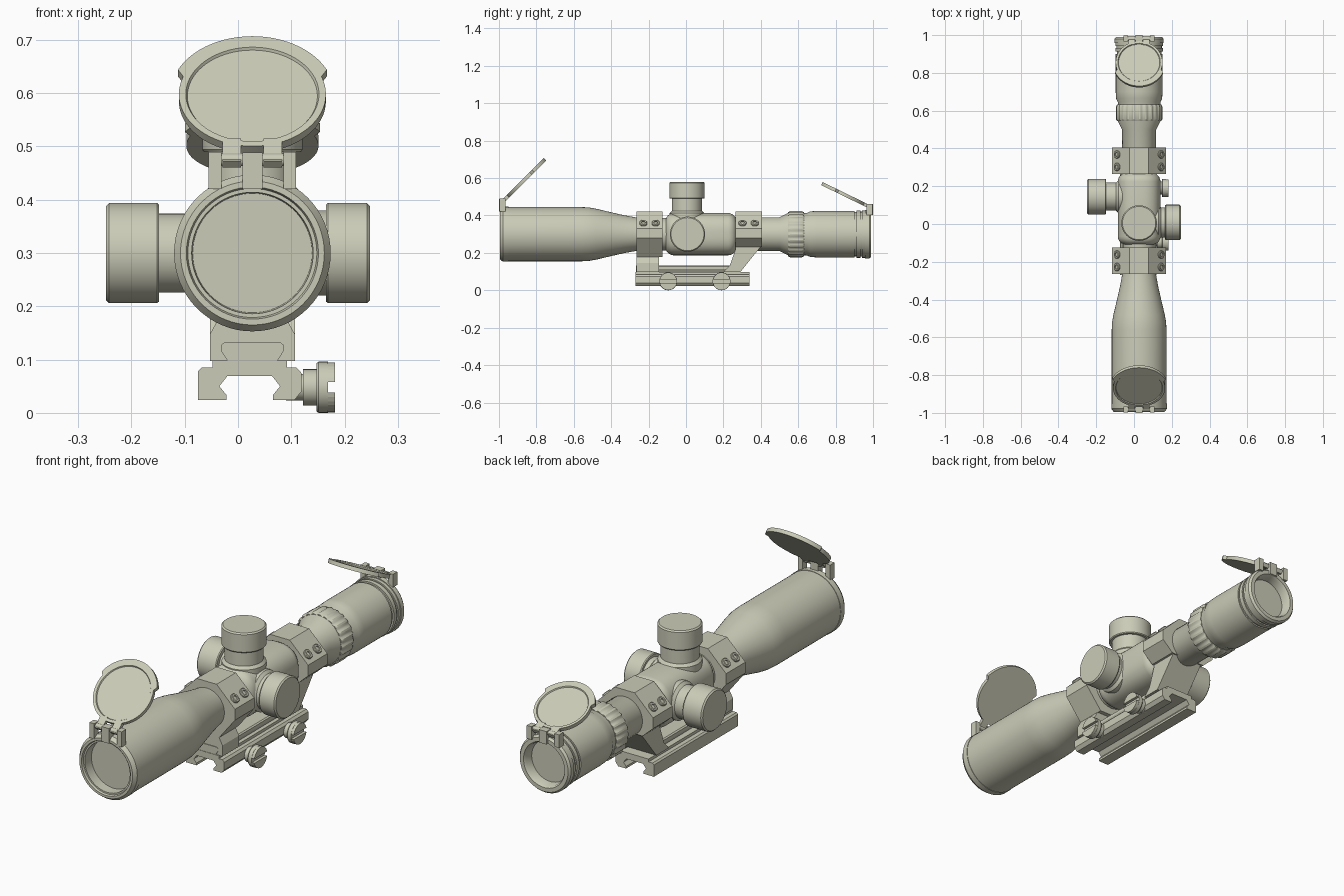
import bpy, bmesh, math
from math import pi, cos, sin, radians
from mathutils import Matrix

if "Cube" in bpy.data.objects:
    bpy.data.objects.remove(bpy.data.objects["Cube"])

CX, CZ = 0.027, 0.30          # optical axis position
mat = bpy.data.materials.new("khaki_grey")
mat.diffuse_color = (0.60, 0.60, 0.48, 1)
mat.use_nodes = True
mat.node_tree.nodes["Principled BSDF"].inputs["Base Color"].default_value = mat.diffuse_color


def T(x, y, z):
    return Matrix.Translation((x, y, z))


def R(deg, axis):
    return Matrix.Rotation(radians(deg), 4, axis)


def finish(name, bm, smooth=True):
    bmesh.ops.recalc_face_normals(bm, faces=bm.faces)
    me = bpy.data.meshes.new(name)
    bm.to_mesh(me)
    bm.free()
    me.materials.append(mat)
    ob = bpy.data.objects.new(name, me)
    bpy.context.collection.objects.link(ob)
    if smooth:
        bpy.ops.object.select_all(action='DESELECT')
        ob.select_set(True)
        bpy.context.view_layer.objects.active = ob
        bpy.ops.object.shade_smooth_by_angle(angle=radians(28))
    return ob


def lathe(name, pts, m, n=48, mod=None):
    """Revolve (height, radius) points round local z; mod scales radius by angle."""
    bm = bmesh.new()
    rings = []
    for t, r in pts:
        if r == 0:
            rings.append([bm.verts.new(m @ T(0, 0, t).translation)] * n)
            continue
        ring = []
        for i in range(n):
            a = 2 * pi * i / n
            q = r * (mod(a, r) if mod else 1)
            ring.append(bm.verts.new(m @ T(q * cos(a), q * sin(a), t).translation))
        rings.append(ring)
    for p, q in zip(rings, rings[1:]):
        for i in range(n):
            j = (i + 1) % n
            vs = list(dict.fromkeys((p[i], p[j], q[j], q[i])))
            if len(vs) > 2:
                bm.faces.new(vs)
    return finish(name, bm)


def prism(name, pts, axis, a, b, m=Matrix()):
    """Extrude an outline: (x, z) along Y, (y, z) along X."""
    bm = bmesh.new()
    place = (lambda p, t: (p[0], t, p[1])) if axis == 'Y' else (lambda p, t: (t, p[0], p[1]))
    lo = [bm.verts.new(m @ T(*place(p, a)).translation) for p in pts]
    hi = [bm.verts.new(m @ T(*place(p, b)).translation) for p in pts]
    bm.faces.new(lo)
    bm.faces.new(hi)
    for i in range(len(pts)):
        j = (i + 1) % len(pts)
        bm.faces.new((lo[i], lo[j], hi[j], hi[i]))
    return finish(name, bm, False)


def box(name, x, y, z, m=Matrix()):
    return prism(name, [(x[0], z[0]), (x[1], z[0]), (x[1], z[1]), (x[0], z[1])], 'Y', *y, m)


def mirrored(half):
    """Mirror a right-hand half outline (offset, z) about the optical axis."""
    return [(CX + x, z) for x, z in half] + [(CX - x, z) for x, z in reversed(half)]


AXIS = T(CX, 0, CZ) @ R(-90, 'X')      # local z runs along +y

# Objective bell with recessed front lens
lathe("objective_bell", [
    (-0.94, 0), (-0.94, 0.112), (-0.985, 0.114), (-0.985, 0.121), (-0.995, 0.124),
    (-0.995, 0.135), (-0.978, 0.147), (-0.95, 0.147), (-0.95, 0.145), (-0.56, 0.145),
    (-0.52, 0.143), (-0.48, 0.136), (-0.40, 0.117), (-0.33, 0.101), (-0.28, 0.092),
    (-0.25, 0.087), (-0.2, 0.086), (-0.2, 0)], AXIS, 64)

# Main tube
lathe("main_tube", [(-0.3, 0), (-0.3, 0.086), (0.5, 0.09), (0.545, 0.113), (0.56, 0.113),
                    (0.56, 0)], AXIS)

# Rounded saddle under the turrets
rc = 0.045
prof = [(-0.11, 0)] + [(-0.11 + rc * (1 - cos(k * pi / 12)), 0.113 - rc + rc * sin(k * pi / 12))
                       for k in range(7)]
prof += [(0.16 - t, r) for t, r in reversed(prof)]
lathe("turret_saddle", prof, AXIS, 64,
      lambda a, r: (abs(cos(a)) ** 2.6 + abs(sin(a)) ** 2.6) ** (-1 / 2.6))

# Ribbed zoom ring
lathe("zoom_ring", [(0.545, 0), (0.545, 0.115), (0.555, 0.121), (0.62, 0.121), (0.632, 0.115),
                    (0.632, 0)], AXIS, 96,
      lambda a, r: 1.02 if round(a / (2 * pi) * 96) % 4 < 2 else 0.985)

# Eyepiece with end grooves and recessed rear lens
lathe("eyepiece", [
    (0.6, 0), (0.6, 0.112), (0.645, 0.113), (0.665, 0.122), (0.70, 0.124), (0.90, 0.124),
    (0.90, 0.118), (0.912, 0.118), (0.912, 0.126), (0.932, 0.126), (0.932, 0.12),
    (0.942, 0.12), (0.942, 0.126), (0.958, 0.126), (0.958, 0.13), (0.98, 0.13),
    (0.99, 0.122), (0.99, 0.104), (0.98, 0.098), (0.945, 0.094), (0.945, 0)], AXIS, 64)


# Turrets: neck plus larger cap, placed along any direction
def turret(name, m, flange, neck, start, end, r=0.094):
    lathe(name + "_neck", [(0.04, 0), (0.04, neck + 0.012), (flange - 0.008, neck + 0.012),
                           (flange + 0.004, neck), (start + 0.003, neck), (start + 0.003, 0)], m)
    lathe(name + "_cap", [(start, 0), (start, r - 0.003), (start + 0.004, r), (end - 0.006, r),
                          (end, r - 0.006), (end, 0)], m, 64)


turret("top_turret", T(CX, 0.005, CZ), 0.12, 0.081, 0.19, 0.28)
turret("left_turret", T(CX, 0.145, CZ) @ R(-90, 'Y'), 0.118, 0.074, 0.175, 0.275)
turret("right_turret", T(CX, 0.008, CZ) @ R(90, 'Y'), 0.112, 0.080, 0.138, 0.221)

# Mount rings with angled screw faces
for label, y0, low in (("front", -0.265, (0.062, 0.178)), ("rear", 0.265, (0.09, 0.232))):
    prism(label + "_ring", mirrored([low, (0.143, 0.28), (0.143, 0.33), (0.05, 0.42)]),
          'Y', y0, y0 + 0.14)
    for s in (-1, 1):
        for dy in (0.037, 0.103):
            lathe(label + "_ring_screw", [
                (-0.01, 0), (-0.01, 0.021), (0.006, 0.021), (0.009, 0.018), (0.009, 0.011),
                (0.002, 0.011), (0.002, 0)], T(CX + s * 0.115, y0 + dy, 0.357) @ R(45 * s, 'Y'), 18)

# Mount legs and bridge bar
prism("front_leg", mirrored([(0.08, 0.097), (0.08, 0.147), (0.062, 0.18)]), 'Y', -0.265, -0.145)
prism("rear_leg", [(0.405, 0.28), (0.405, 0.24), (0.29, 0.097), (0.2, 0.097), (0.235, 0.135),
                   (0.265, 0.22), (0.265, 0.28)], 'X', CX - 0.08, CX + 0.08)
prism("bridge_bar", mirrored([(0.045, 0.095), (0.058, 0.115), (0.058, 0.128), (0.052, 0.133)]),
      'Y', -0.268, 0.25)

# Rail clamp base with dovetail groove
prism("rail_clamp", [(CX + x - 0.005, z) for x, z in (
    (-0.097, 0.024), (-0.044, 0.024), (-0.044, 0.034), (-0.057, 0.05), (-0.042, 0.069),
    (0.042, 0.069), (0.057, 0.05), (0.044, 0.034), (0.044, 0.024), (0.084, 0.024), (0.097, 0.04),
    (0.097, 0.075), (0.088, 0.085), (0.07, 0.085), (0.07, 0.098), (-0.07, 0.098),
    (-0.07, 0.085), (-0.09, 0.085), (-0.097, 0.078))], 'Y', -0.27, 0.34)

# Slotted clamp knobs
for y in (-0.095, 0.19):
    lathe("clamp_knob", [(0.09, 0), (0.09, 0.025), (0.122, 0.025), (0.122, 0.034), (0.147, 0.034),
                         (0.147, 0.045), (0.151, 0.048), (0.169, 0.048), (0.169, 0)],
          T(0, y, 0.048) @ R(90, 'Y'), 32)
    for s in (-1, 1):
        arc = [radians(12 + 156 * k / 14) for k in range(15)]
        prism("clamp_knob_half", [(y + 0.047 * cos(a), 0.048 + s * 0.047 * sin(a)) for a in arc],
              'X', 0.168, 0.182)


# Flip-up lens caps: hinge posts, pin, tab and lid
def flip_cap(label, y, z, turn, tilt, r, lens, reach, base):
    m = T(CX, y, z) @ R(turn, 'Z')           # hinge frame, local -y faces outward
    lid = m @ R(tilt, 'X')                   # lid lies along local +y
    lobe = (r + 0.016) / r
    lathe(label + "_lid", [(-0.009, 0), (-0.009, r), (0.009, r), (0.009, lens), (0.004, lens - 0.003),
                           (0.004, 0)], lid @ T(0, reach, 0), 72,
          lambda a, q: lobe if q == r and radians(22) < a < radians(158) else 1)
    for s in (-1, 1):
        box(label + "_hinge_post", sorted((s * 0.058, s * 0.082)), (-0.018, 0.014), (base, 0.015), m)
        box(label + "_lid_lug", sorted((s * 0.021, s * 0.056)), (-0.012, reach - r * 0.85),
            (-0.009, 0.009), lid)
    box(label + "_hinge_block", (-0.019, 0.019), (-0.02, 0.014), (base, 0.014), m)
    lathe(label + "_hinge_pin", [(-0.08, 0), (-0.08, 0.012), (0.08, 0.012), (0.08, 0)],
          m @ R(90, 'Y'), 16)


flip_cap("front_cap", -0.98, 0.475, 0, 45, 0.138, 0.125, 0.165, -0.055)
flip_cap("rear_cap", 0.98, 0.447, 180, 26, 0.124, 0.112, 0.142, -0.045)
